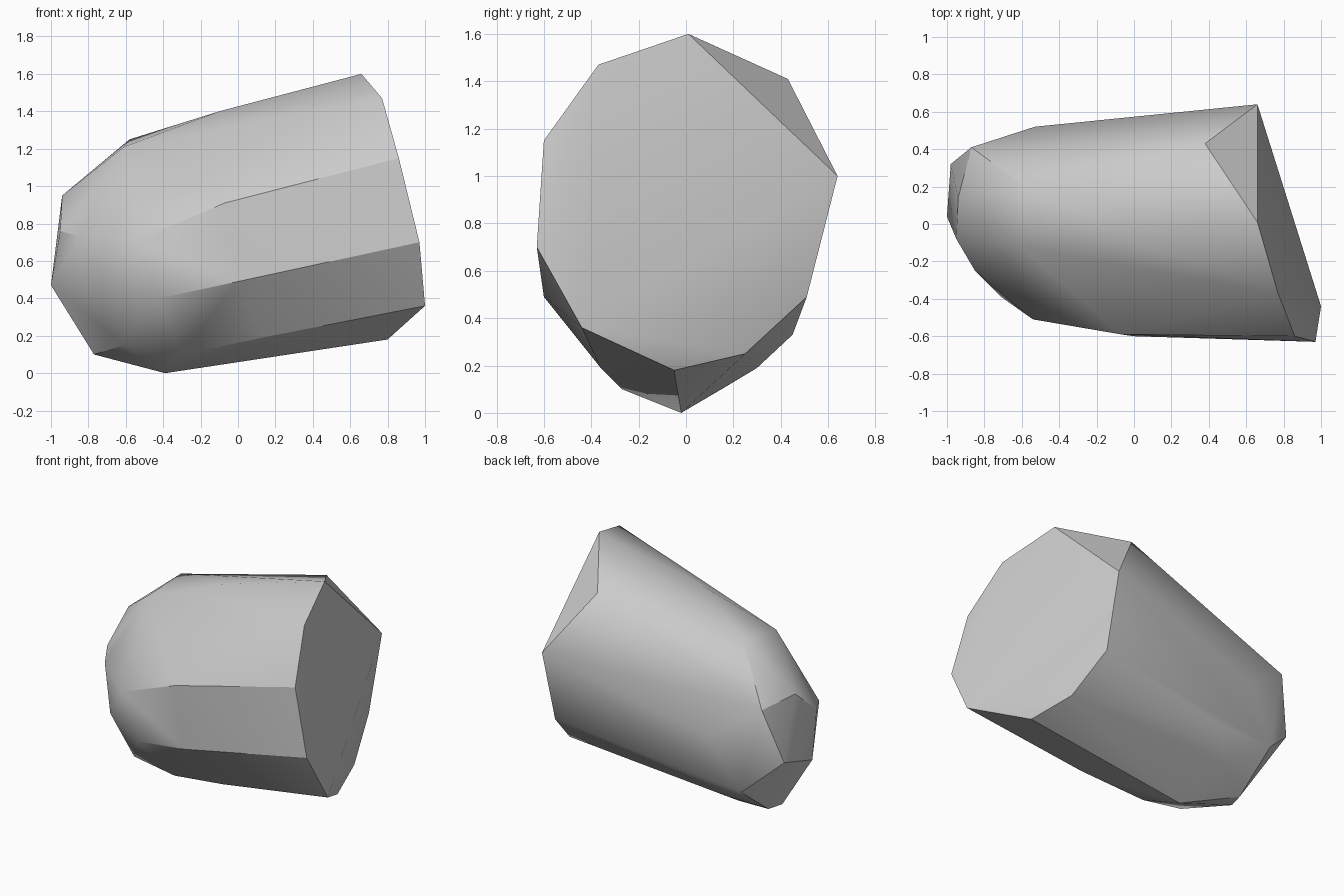
import bpy
import bmesh
from math import radians

default_cube = bpy.data.objects.get("Cube")
if default_cube:
    bpy.data.objects.remove(default_cube, do_unlink=True)


def make_material(name, colour):
    material = bpy.data.materials.new(name)
    material.use_nodes = True
    material.diffuse_color = colour
    material.node_tree.nodes["Principled BSDF"].inputs["Base Color"].default_value = colour
    return material


def make_hull(name, corner_groups, material):
    """Wrap a convex solid around groups of corners and stand it on the floor."""
    mesh = bpy.data.meshes.new(name)
    bm = bmesh.new()
    for group in corner_groups:
        for corner in group:
            bm.verts.new(corner)
    result = bmesh.ops.convex_hull(bm, input=bm.verts[:])
    unused = result["geom_interior"] + result["geom_unused"]
    loose = {item for item in unused if isinstance(item, bmesh.types.BMVert)}
    bmesh.ops.delete(bm, geom=list(loose), context="VERTS")
    bmesh.ops.recalc_face_normals(bm, faces=bm.faces[:])
    bm.to_mesh(mesh)
    bm.free()
    mesh.materials.append(material)
    rock = bpy.data.objects.new(name, mesh)
    bpy.context.collection.objects.link(rock)
    return rock


# Broken end: the broad slanted cap and the chipped corner behind it
broken_end = [
    (.66, .01, 1.6), (.77, -.37, 1.47), (.86, -.6, 1.15), (.97, -.63, .7),
    (1, -.44, .36), (.8, -.05, .18), (.72, .25, .25), (.65, .51, .49),
    (.66, .64, 1), (.38, .43, 1.41),
]

# Upper and front flank
front_flank = [
    (-.1, -.05, 1.4), (-.61, -.12, 1.21), (-.58, .2, 1.25),
    (-.07, -.59, .91), (-.54, -.51, .71), (0, -.6, .49), (-.42, -.51, .4),
]

# Rounded nose
nose = [
    (-1, .04, .47), (-.95, -.08, .76), (-.94, .14, .95), (-.98, .32, .55),
    (-.87, .41, .92), (-.85, -.25, .73), (-.71, -.39, .47),
]

# Rear flank and underside
underside = [
    (-.53, .52, .69), (-.74, .45, .33), (-.34, .45, .33), (-.5, .3, .19),
    (-.74, .15, .1), (-.77, .04, .1), (-.39, -.02, 0), (-.3, -.27, .1),
    (.13, -.36, .19), (-.61, -.27, .15),
]

stone = make_material("stone_grey", (.6, .6, .6, 1))
rock = make_hull("rock", [broken_end, front_flank, nose, underside], stone)

# Soft shading across shallow facets, crisp at the broken edges
bpy.ops.object.select_all(action="DESELECT")
rock.select_set(True)
bpy.context.view_layer.objects.active = rock
bpy.ops.object.shade_smooth_by_angle(angle=radians(30))
